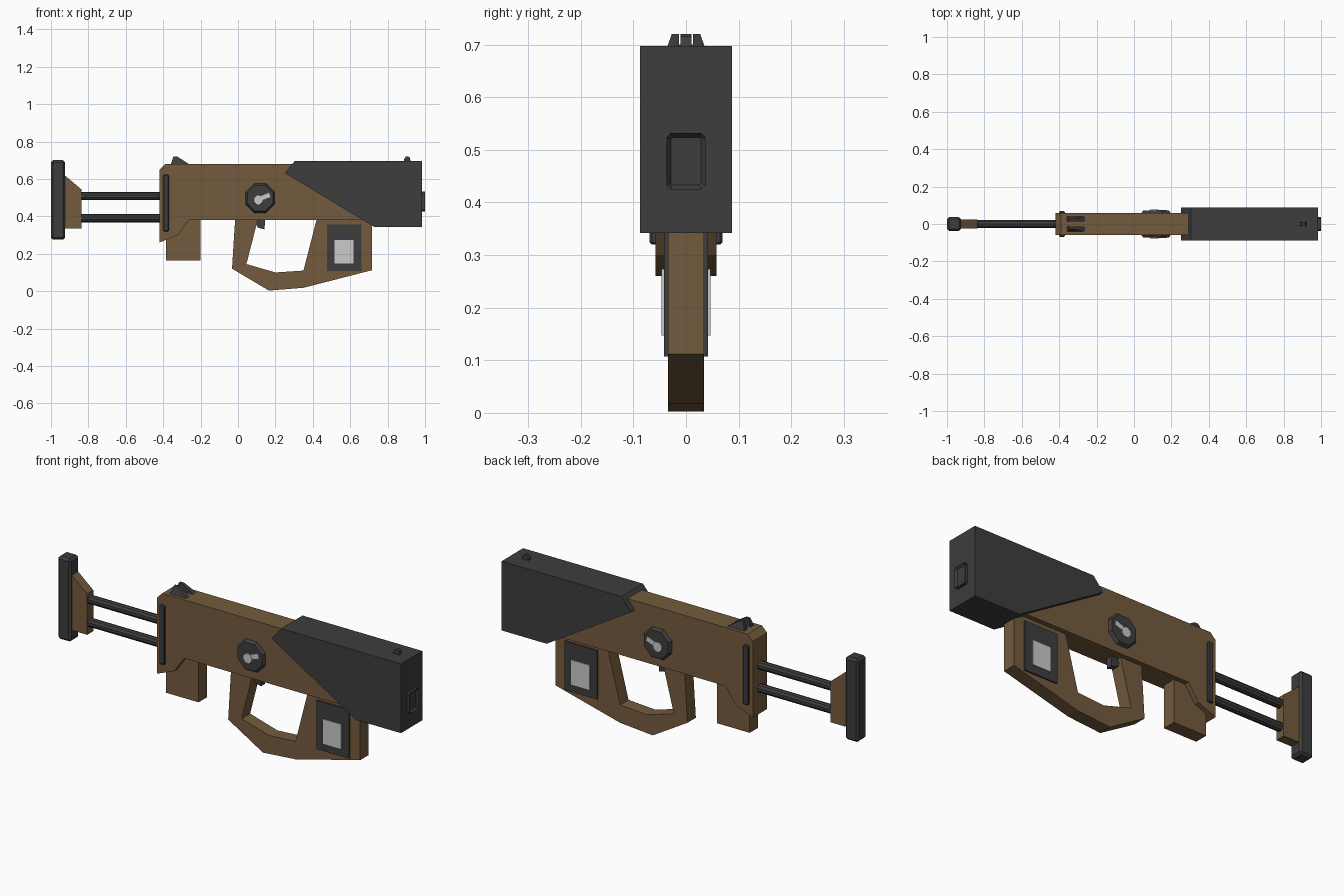
import bpy, bmesh, math
from mathutils import Matrix, Vector

if "Cube" in bpy.data.objects:
    bpy.data.objects.remove(bpy.data.objects["Cube"])


def material(name, rgb):
    m = bpy.data.materials.new(name)
    m.diffuse_color = (*rgb, 1)
    m.use_nodes = True
    m.node_tree.nodes["Principled BSDF"].inputs["Base Color"].default_value = m.diffuse_color
    return m


BROWN = material("brown polymer", (0.175, 0.105, 0.047))
DARK = material("dark metal", (0.047, 0.047, 0.047))
LIGHT = material("light grey", (0.60, 0.60, 0.60))


def finish(name, bm, mat, bevel=0.0):
    if bevel:
        bmesh.ops.bevel(bm, geom=list(bm.edges), offset=bevel, segments=1, affect='EDGES')
    bmesh.ops.recalc_face_normals(bm, faces=bm.faces)
    me = bpy.data.meshes.new(name)
    bm.to_mesh(me)
    bm.free()
    me.materials.append(mat)
    ob = bpy.data.objects.new(name, me)
    bpy.context.collection.objects.link(ob)
    return ob


def slab(name, pts, y0, y1, mat, bevel=0.0):
    """Extrude an x-z profile from y0 to y1."""
    bm = bmesh.new()
    f = bm.faces.new([bm.verts.new((x, y0, z)) for x, z in pts])
    ext = bmesh.ops.extrude_face_region(bm, geom=[f])
    for v in ext["geom"]:
        if isinstance(v, bmesh.types.BMVert):
            v.co.y = y1
    return finish(name, bm, mat, bevel)


def box(name, x0, x1, y0, y1, z0, z1, mat, bevel=0.0):
    return slab(name, [(x0, z0), (x1, z0), (x1, z1), (x0, z1)], y0, y1, mat, bevel)


def cone(name, start, end, r0, r1, sides, mat, turn=0.0):
    a, b = Vector(start), Vector(end)
    bm = bmesh.new()
    rot = (b - a).to_track_quat('Z', 'Y').to_matrix().to_4x4()
    bmesh.ops.create_cone(bm, cap_ends=True, segments=sides, radius1=r0, radius2=r1,
                          depth=(b - a).length,
                          matrix=Matrix.Translation((a + b) / 2) @ rot @ Matrix.Rotation(turn, 4, 'Z'))
    return finish(name, bm, mat)


# Receiver
slab("receiver", [(-0.42, 0.26), (-0.32, 0.30), (-0.265, 0.38), (0.71, 0.38), (0.71, 0.50),
                  (0.40, 0.68), (-0.39, 0.68), (-0.42, 0.65)], -0.058, 0.058, BROWN)

# Front shroud
slab("front_shroud", [(0.25, 0.632), (0.73, 0.342), (0.985, 0.342), (0.985, 0.697),
                      (0.305, 0.697)], -0.087, 0.087, DARK)

# Grip and guard loop
slab("grip_loop", [(-0.015, 0.39), (-0.032, 0.12), (0.165, 0.003), (0.35, 0.018), (0.717, 0.112),
                   (0.717, 0.39), (0.422, 0.39), (0.35, 0.11), (0.20, 0.10), (0.045, 0.145),
                   (0.108, 0.39)], -0.034, 0.034, BROWN)

# Magazine block and trigger
box("magazine", -0.385, -0.20, -0.034, 0.034, 0.163, 0.39, BROWN)
slab("trigger", [(0.09, 0.39), (0.145, 0.39), (0.142, 0.33), (0.105, 0.34)], -0.016, 0.016, DARK)

# Stock
for label, z in (("upper", 0.508), ("lower", 0.39)):
    cone("stock_rod_" + label, (-0.86, 0, z), (-0.40, 0, z), 0.022, 0.022, 10, DARK)
slab("stock_bracket", [(-0.93, 0.335), (-0.838, 0.335), (-0.838, 0.545), (-0.93, 0.622)],
     -0.025, 0.025, BROWN)
box("butt_pad", -1.0, -0.925, -0.037, 0.037, 0.275, 0.70, DARK, 0.011)

# Muzzle plate with a recessed centre
bm = bmesh.new()
bmesh.ops.create_cube(bm, size=1, matrix=Matrix.Translation((0.985, 0, 0.4785))
                      @ Matrix.Diagonal((0.03, 0.074, 0.107, 1)))
bmesh.ops.bevel(bm, geom=[e for e in bm.edges if abs(e.verts[0].co.x - e.verts[1].co.x) > 0.02],
                offset=0.008, segments=1, affect='EDGES')
bm.normal_update()
front = [f for f in bm.faces if f.normal.x > 0.9]
bmesh.ops.inset_region(bm, faces=front, thickness=0.009)
bmesh.ops.translate(bm, vec=(-0.011, 0, 0), verts=front[0].verts)
finish("muzzle_plate", bm, DARK)

# Front sight
slab("front_sight", [(0.885, 0.69), (0.925, 0.69), (0.918, 0.715), (0.91, 0.72), (0.898, 0.72),
                     (0.89, 0.71)], -0.01, 0.01, DARK)

# Parts repeated on both sides
for side, s in (("right", -1), ("left", 1)):
    # Rear sight ear, outer face leaning inward
    ear = slab("rear_sight_" + side, [(-0.36, 0.675), (-0.255, 0.675), (-0.325, 0.72),
                                      (-0.345, 0.72)], s * 0.013, s * 0.043, DARK)
    for v in ear.data.vertices:
        if v.co.z > 0.7 and abs(v.co.y) > 0.03:
            v.co.y = s * 0.027
    # Strap bar
    box("strap_bar_" + side, -0.40, -0.37, s * 0.05, s * 0.069, 0.32, 0.623, DARK, 0.004)
    # Selector dial and pointer
    cone("dial_" + side, (0.118, s * 0.05, 0.497), (0.118, s * 0.073, 0.497),
         0.09, 0.074, 8, DARK, math.pi / 8)
    cone("dial_hub_" + side, (0.108, s * 0.07, 0.487), (0.108, s * 0.077, 0.487),
         0.027, 0.025, 8, LIGHT, math.pi / 8)
    slab("dial_pointer_" + side, [(0.115, 0.482), (0.173, 0.503), (0.166, 0.526), (0.108, 0.503)],
         s * 0.07, s * 0.076, LIGHT)
    # Grip side panel with light plate
    box("grip_panel_" + side, 0.475, 0.66, s * 0.03, s * 0.042, 0.107, 0.357, DARK)
    box("panel_plate_" + side, 0.515, 0.618, s * 0.04, s * 0.047, 0.147, 0.273, LIGHT)
